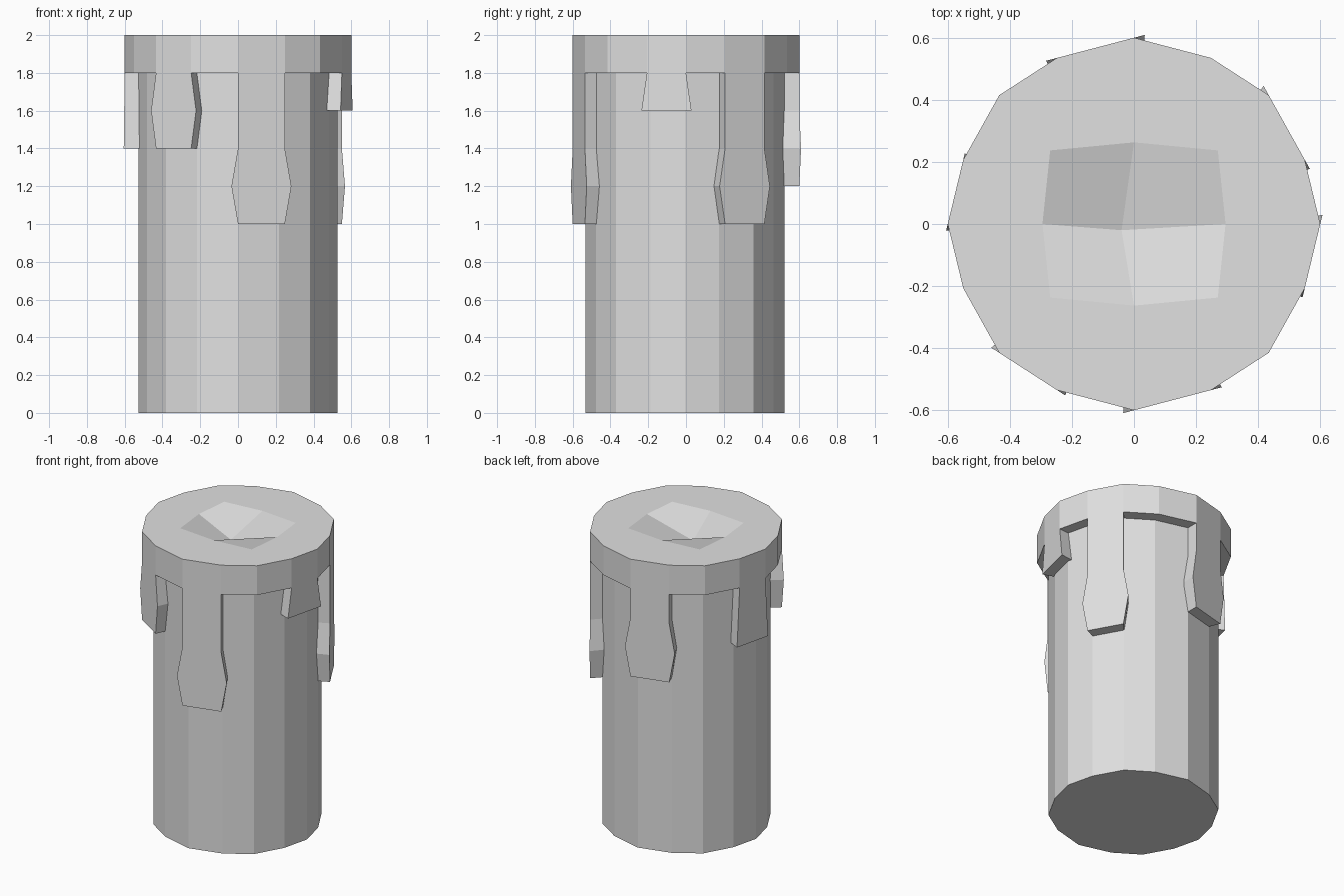
import bpy, bmesh
from mathutils import Vector

cube = bpy.data.objects.get("Cube")
if cube:
    bpy.data.objects.remove(cube, do_unlink=True)

wax = bpy.data.materials.new("grey_wax")
wax.use_nodes = True
colour = (0.75, 0.75, 0.75, 1)
wax.diffuse_color = colour
wax.node_tree.nodes["Principled BSDF"].inputs["Base Color"].default_value = colour


def finish(bm, name):
    bmesh.ops.recalc_face_normals(bm, faces=bm.faces)
    mesh = bpy.data.meshes.new(name)
    bm.to_mesh(mesh)
    bm.free()
    mesh.materials.append(wax)
    bpy.context.collection.objects.link(bpy.data.objects.new(name, mesh))


def loop(bm, points, z):
    return [bm.verts.new((p.x, p.y, z)) for p in points]


def bridge(bm, a, b):
    for i in range(len(a)):
        j = (i + 1) % len(a)
        bm.faces.new((a[i], a[j], b[j], b[i]))


def full_turn(quarter):
    """Mirror a quarter outline (from +x up to, not including, +y) all round."""
    first = [Vector(p) for p in quarter]
    top = quarter_top[len(first)]
    half = first + [Vector((0, top))] + [Vector((-p.x, p.y)) for p in first[:0:-1]]
    return half + [-p for p in half]


quarter_top = {4: 0.6, 2: 0.263}
outline = full_turn([(0.6, 0), (0.55, 0.207), (0.434, 0.415), (0.248, 0.535)])
pit_outline = full_turn([(0.295, 0), (0.27, 0.237)])
shift = Vector((0, -0.006))
body_outline = [p * 0.877 + shift for p in outline]

# Candle body
bm = bmesh.new()
low, high = loop(bm, body_outline, 0), loop(bm, body_outline, 1.8)
bridge(bm, low, high)
bm.faces.new(low)
finish(bm, "candle_body")

# Melted rim with a sunken pit on top
bm = bmesh.new()
inner = loop(bm, body_outline, 1.8)
under = loop(bm, outline, 1.8)
upper = loop(bm, outline, 2)
pit = loop(bm, pit_outline, 2)
centre = bm.verts.new((-0.04, -0.02, 1.9))
bridge(bm, inner, under)
bridge(bm, under, upper)
for k in range(8):
    n = (k + 1) % 8
    bm.faces.new((upper[2 * k], upper[2 * k + 1], upper[2 * n], pit[n], pit[k]))
for k in range(0, 8, 2):
    bm.faces.new((pit[k], pit[k + 1], pit[(k + 2) % 8], centre))
finish(bm, "wax_rim")


# Wax drips hanging from single sides of the rim: (height, widening) levels
def drip(name, side, levels):
    a, b = outline[side], outline[(side + 1) % 16]
    bm = bmesh.new()
    previous = None
    for z, widen in [(1.8, 0)] + levels:
        extra = (b - a) * widen
        c, d = a - extra, b + extra
        section = loop(bm, [c, d, d * 0.855 + shift, c * 0.855 + shift], z)
        if previous:
            bridge(bm, previous, section)
        previous = section
    bm.faces.new(previous)
    finish(bm, name)


BULGE = 0.14
long_drip = [(1.4, 0), (1.2, BULGE), (1.0, 0)]
drip("front_long_drip", 12, long_drip)
drip("left_long_drip", 1, long_drip)
drip("back_drip", 4, [(1.6, 0), (1.4, BULGE), (1.2, 0)])
drip("front_short_drip", 10, [(1.6, BULGE), (1.4, 0)])
drip("right_short_drip", 7, [(1.4, 0.1)])
drip("left_short_drip", 15, [(1.6, BULGE)])
